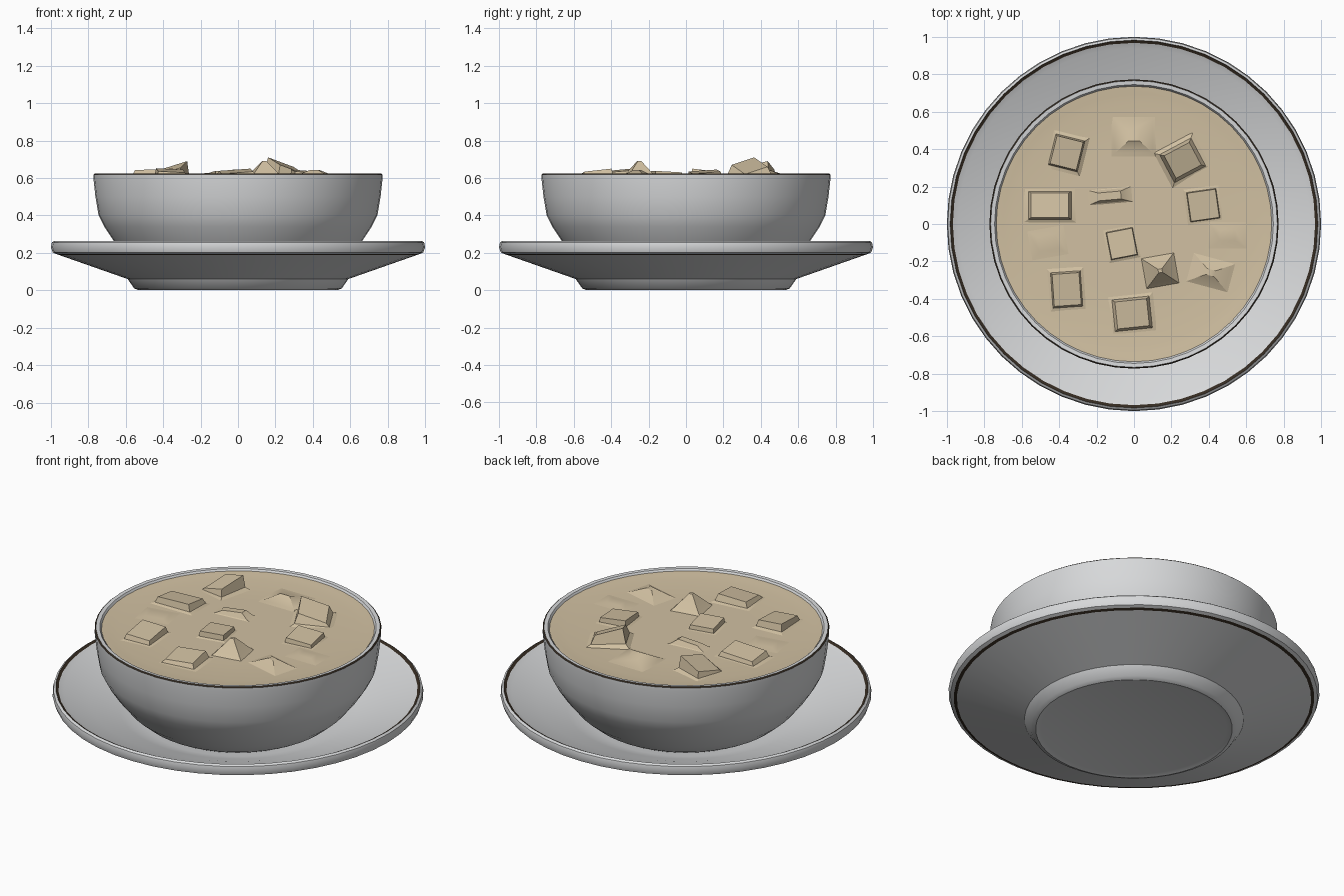
import bpy, bmesh, math
from mathutils import Matrix

if "Cube" in bpy.data.objects:
    bpy.data.objects.remove(bpy.data.objects["Cube"])


def material(name, r, g, b):
    m = bpy.data.materials.new(name)
    m.diffuse_color = (r, g, b, 1)
    m.use_nodes = True
    m.node_tree.nodes["Principled BSDF"].inputs["Base Color"].default_value = m.diffuse_color
    return m


WHITE = material("white china", 0.68, 0.69, 0.70)
DARK = material("dark brown trim", 0.035, 0.024, 0.015)
CREAM = material("cream soup", 0.64, 0.53, 0.36)


def finish(name, bm, mats, angle=35):
    bmesh.ops.recalc_face_normals(bm, faces=bm.faces)
    me = bpy.data.meshes.new(name)
    bm.to_mesh(me)
    bm.free()
    for m in mats:
        me.materials.append(m)
    ob = bpy.data.objects.new(name, me)
    bpy.context.collection.objects.link(ob)
    bpy.ops.object.select_all(action='DESELECT')
    ob.select_set(True)
    bpy.context.view_layer.objects.active = ob
    bpy.ops.object.shade_smooth_by_angle(angle=math.radians(angle))
    return ob


def lathe(name, profile, mats, trim=(), sides=48):
    """Spin (radius, z) points; trim lists the profile segments given material 1."""
    bm = bmesh.new()
    rings = []
    for r, z in profile:
        if r == 0:
            rings.append([bm.verts.new((0, 0, z))] * sides)
        else:
            rings.append([bm.verts.new((r * math.cos(2 * math.pi * i / sides),
                                        r * math.sin(2 * math.pi * i / sides), z))
                          for i in range(sides)])
    for k in range(len(rings) - 1):
        a, b = rings[k], rings[k + 1]
        for i in range(sides):
            j = (i + 1) % sides
            quad = list(dict.fromkeys((a[i], a[j], b[j], b[i])))
            f = bm.faces.new(quad)
            f.material_index = 1 if k in trim else 0
    return finish(name, bm, mats)


# Saucer with a foot, a flared underside and thin dark trim lines on the rim
lathe("saucer", [(0, 0.008), (0.5, 0.008), (0.53, 0.0), (0.555, 0.01), (0.59, 0.06),
                 (0.955, 0.188), (0.972, 0.194), (0.99, 0.202), (1.0, 0.23),
                 (0.995, 0.255), (0.983, 0.264), (0.968, 0.256), (0.94, 0.243),
                 (0.8, 0.195), (0.64, 0.135), (0.52, 0.095), (0, 0.09)],
      [WHITE, DARK], trim=(5, 10))

# Bowl with a dark line round the lip
lathe("bowl", [(0, 0.085), (0.46, 0.085), (0.53, 0.125), (0.60, 0.185), (0.665, 0.265),
               (0.715, 0.34), (0.745, 0.40), (0.762, 0.50), (0.773, 0.60),
               (0.773, 0.618), (0.766, 0.624), (0.745, 0.622), (0.73, 0.60), (0.72, 0.56)],
      [WHITE, DARK], trim=(9,))

# Soup surface, climbing slightly at the edge
lathe("soup", [(0, 0.603), (0.4, 0.603), (0.65, 0.603), (0.70, 0.609), (0.736, 0.612)], [CREAM])


def chunk(name, x, y, w, d, turn, h, gx=0, gy=0, taper=0.85):
    """Block poking out of the soup: sloping top, with a softly spread skirt at its foot."""
    bm = bmesh.new()
    rot = Matrix.Rotation(math.radians(turn), 3, 'Z')
    rings = []
    for s, level in ((1.3, 0), (1.0, 0.22), (taper, 1)):
        ring = []
        for sx, sy in ((-1, -1), (1, -1), (1, 1), (-1, 1)):
            px, py = sx * w / 2 * s, sy * d / 2 * s
            top = max(0.608, h + gx * sx + gy * sy)
            p = rot @ Matrix.Translation((px, py, 0)).to_translation()
            ring.append(bm.verts.new((x + p.x, y + p.y, 0.6 + level * (top - 0.6))))
        rings.append(ring)
    for a, b in zip(rings, rings[1:]):
        for i in range(4):
            j = (i + 1) % 4
            bm.faces.new((a[i], a[j], b[j], b[i]))
    bm.faces.new(rings[-1])
    finish(name, bm, [CREAM], 25)


# Chunks: x, y, width, depth, turn, top height, slope in x, slope in y, taper
chunks = [
    (-0.36, 0.38, 0.16, 0.17, -14, 0.650, 0.022, 0.018, 0.9),
    (0.26, 0.34, 0.19, 0.17, 28, 0.665, -0.025, 0.020, 0.8),
    (-0.45, 0.10, 0.23, 0.15, 0, 0.638, 0.004, -0.008, 0.88),
    (0.37, 0.10, 0.16, 0.16, 8, 0.634, -0.006, 0.005, 0.95),
    (-0.065, -0.105, 0.145, 0.15, 11, 0.634, 0, -0.004, 0.95),
    (0.14, -0.25, 0.14, 0.13, 10, 0.690, 0, 0, 0.15),
    (-0.36, -0.35, 0.16, 0.19, 4, 0.640, -0.004, 0.008, 0.9),
    (-0.01, -0.48, 0.20, 0.17, 6, 0.636, 0.006, 0.008, 0.85),
    (0.41, -0.26, 0.19, 0.13, -15, 0.642, 0, 0, 0.25),
    (-0.13, 0.15, 0.20, 0.07, 5, 0.630, 0.006, 0, 0.6),
    (0.0, 0.47, 0.20, 0.18, 0, 0.634, 0, -0.010, 0.3),
    (-0.46, -0.10, 0.20, 0.16, 10, 0.612, 0, 0, 0.5),
    (0.50, -0.06, 0.20, 0.14, 0, 0.614, 0, 0, 0.4),
]
for n, c in enumerate(chunks, 1):
    chunk(f"soup_chunk_{n}", *c)
